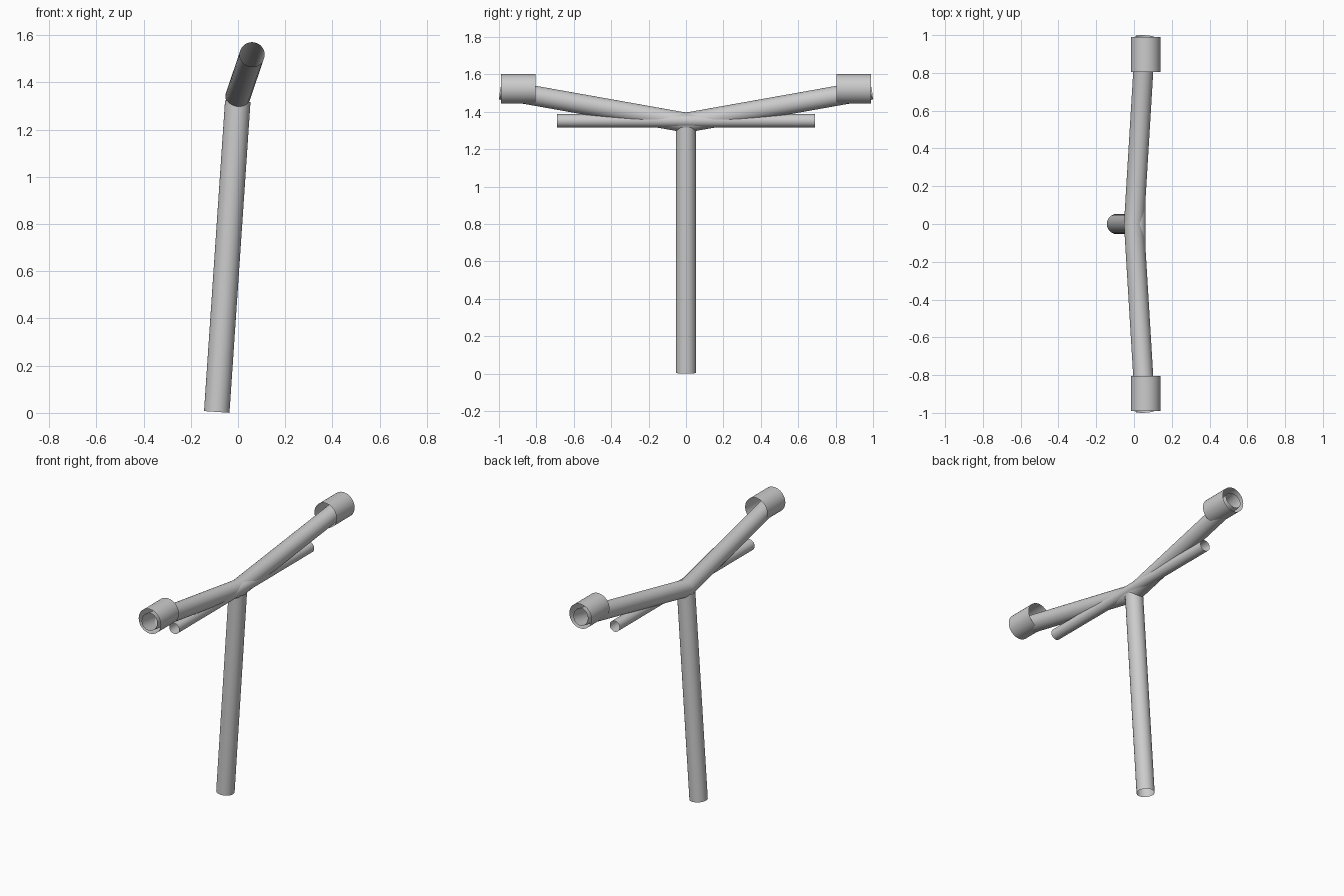
import bpy
from mathutils import Vector

if "Cube" in bpy.data.objects:
    bpy.data.objects.remove(bpy.data.objects["Cube"])


def tube(name, start, end, radius, mirrored=False, sides=32):
    """Open-ended tube between two points, optionally mirrored and mitred at y = 0."""
    a, b = Vector(start), Vector(end)
    axis = b - a
    bpy.ops.mesh.primitive_cylinder_add(
        vertices=sides, radius=radius, depth=axis.length,
        end_fill_type='NOTHING', location=(a + b) / 2,
        rotation=axis.to_track_quat('Z', 'Y').to_euler())
    bpy.ops.object.transform_apply(location=True, rotation=True, scale=True)
    obj = bpy.context.object
    obj.name = name
    bpy.ops.object.shade_smooth_by_angle()
    if mirrored:
        mod = obj.modifiers.new("mirror", 'MIRROR')
        mod.use_axis = (False, True, False)
        mod.use_bisect_axis = (False, True, False)
    return obj


# Leaning stem
tube("stem", (-0.09, 0, 0.004), (-0.001, 0, 1.32), 0.054)

# Swept handlebar: one arm run past the centre, then cut and mirrored
centre, tip = Vector((0, 0, 1.342)), Vector((0.06, 0.99, 1.518))
tube("handlebar", centre - (tip - centre) * 0.1, tip, 0.053, mirrored=True)

# Straight brace under the arms
tube("cross_brace", (0.027, -0.69, 1.352), (0.027, 0.69, 1.352), 0.035)

# Grip sleeves at both ends
tube("grips", (0.062, 0.805, 1.522), (0.062, 0.99, 1.522), 0.079, mirrored=True)
